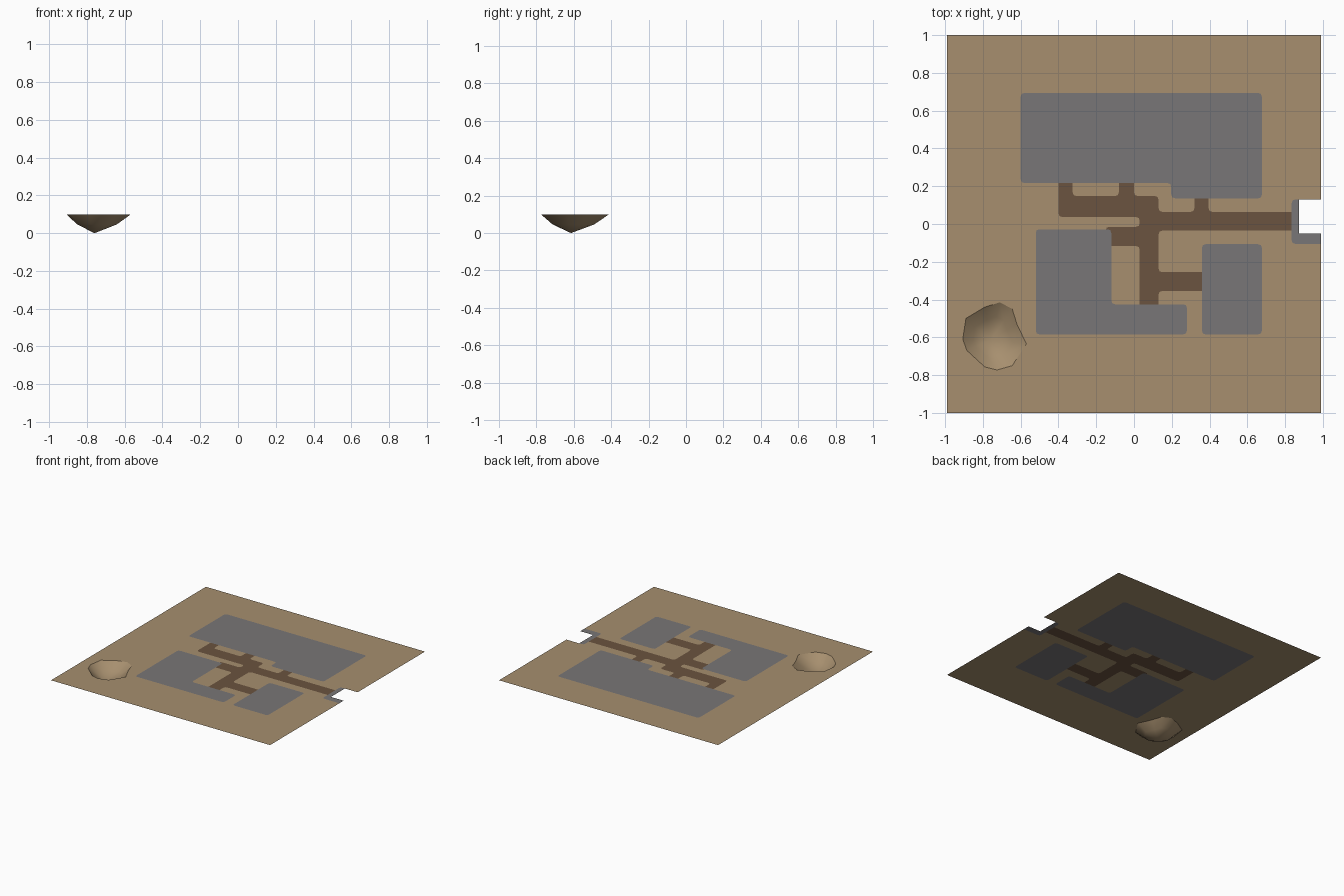
import bpy, bmesh
from mathutils import Vector
from mathutils.geometry import delaunay_2d_cdt

if "Cube" in bpy.data.objects:
    bpy.data.objects.remove(bpy.data.objects["Cube"])

Z = 0.098  # height of the flat sheet


def material(name, color):
    m = bpy.data.materials.new(name)
    m.diffuse_color = (*color, 1)
    m.use_nodes = True
    m.node_tree.nodes["Principled BSDF"].inputs["Base Color"].default_value = m.diffuse_color
    return m


sand = material("sand", (0.385, 0.275, 0.158))
stone = material("grey stone", (0.19, 0.182, 0.184))
earth = material("brown earth", (0.145, 0.088, 0.05))


def make_object(name, verts, faces, mat):
    bm = bmesh.new()
    vs = [bm.verts.new(v) for v in verts]
    for f in faces:
        face = bm.faces.new([vs[i] for i in f])
        face.normal_update()
        if face.normal.z < 0:
            face.normal_flip()
    bmesh.ops.delete(bm, geom=[v for v in bm.verts if not v.link_faces], context='VERTS')
    me = bpy.data.meshes.new(name)
    bm.to_mesh(me)
    bm.free()
    me.materials.append(mat)
    ob = bpy.data.objects.new(name, me)
    bpy.context.collection.objects.link(ob)
    return ob


def rect(x0, y0, x1, y1):
    return [(x0, y0), (x1, y0), (x1, y1), (x0, y1)]


def rounded(points, r=0.02):
    """Soften every corner with a three-point arc."""
    out = []
    pts = [Vector(p) for p in points]
    for i, p in enumerate(pts):
        a = p + (pts[i - 1] - p).normalized() * r
        b = p + (pts[(i + 1) % len(pts)] - p).normalized() * r
        out += [a, (a + b) * 0.25 + p * 0.5, b]
    return out


def ccw(points):
    pts = [Vector(p) for p in points]
    area = sum(pts[i - 1].cross(pts[i]) for i in range(len(pts)))
    return pts if area > 0 else pts[::-1]


# Sheet outline with the entrance notch on the right edge
outline = [(-0.99, -1), (0.99, -1), (0.99, -0.05), (0.875, -0.05),
           (0.875, 0.13), (0.99, 0.13), (0.99, 1), (-0.99, 1)]

# Rim of the pit
rim = [(-0.71, -0.415), (-0.645, -0.45), (-0.62, -0.53), (-0.57, -0.635),
       (-0.645, -0.75), (-0.725, -0.773), (-0.79, -0.757), (-0.885, -0.67),
       (-0.907, -0.61), (-0.89, -0.50), (-0.79, -0.44)]

# Connected paths; ends run on under the stone floors
path = [(-0.40, 0.25), (-0.325, 0.25), (-0.325, 0.148), (-0.08, 0.148),
        (-0.08, 0.25), (0.0, 0.25), (0.0, 0.148), (0.13, 0.148),
        (0.13, 0.064), (0.32, 0.064), (0.32, 0.17), (0.395, 0.17),
        (0.395, 0.064), (0.86, 0.064), (0.86, -0.035), (0.13, -0.035),
        (0.13, -0.255), (0.39, -0.255), (0.39, -0.355), (0.13, -0.355),
        (0.13, -0.46), (0.03, -0.46), (0.03, -0.117), (-0.15, -0.117),
        (-0.15, -0.015), (0.03, -0.015), (0.03, 0.037), (-0.40, 0.037)]

# Stone floors
floors = [
    [(-0.60, 0.694), (0.677, 0.694), (0.677, 0.136), (0.197, 0.136),
     (0.197, 0.217), (-0.60, 0.217)],
    [(-0.52, -0.028), (-0.12, -0.028), (-0.12, -0.425), (0.28, -0.425),
     (0.28, -0.585), (-0.52, -0.585)],
    rect(0.36, -0.585, 0.677, -0.107),
    rect(0.835, -0.105, 1.08, 0.13),
]

# Triangulate everything together so the regions share one flat sheet
loops = [ccw(outline), ccw(rim), ccw(rounded(path))] + [ccw(rounded(f)) for f in floors]
coords, polys = [], []
for loop in loops:
    polys.append(list(range(len(coords), len(coords) + len(loop))))
    coords += loop
verts, _, tris, _, _, owners = delaunay_2d_cdt(coords, [], polys, 0, 1e-5, True)

regions = {"ground": [], "paths": [], "stone_floors": []}
for tri, own in zip(tris, owners):
    if 0 not in own or 1 in own:
        continue
    if any(o >= 3 for o in own):
        regions["stone_floors"].append(tri)
    elif 2 in own:
        regions["paths"].append(tri)
    else:
        regions["ground"].append(tri)

for (name, faces), mat in zip(regions.items(), (sand, earth, stone)):
    make_object(name, [(v.x, v.y, Z) for v in verts], faces, mat)

# Pit: rim ring, middle ring and lowest point
cx, cy = -0.76, -0.615
n = len(rim)
pit_verts = [(x, y, Z) for x, y in rim]
pit_verts += [(cx + (x - cx) * 0.62, cy + (y - cy) * 0.62, 0.046) for x, y in rim]
pit_verts.append((cx, cy, 0.0))
pit_faces = []
for i in range(n):
    j = (i + 1) % n
    pit_faces += [(i, j, n + j, n + i), (n + i, n + j, 2 * n)]
pit = make_object("pit", pit_verts, pit_faces, sand)
for p in pit.data.polygons:
    p.use_smooth = True
